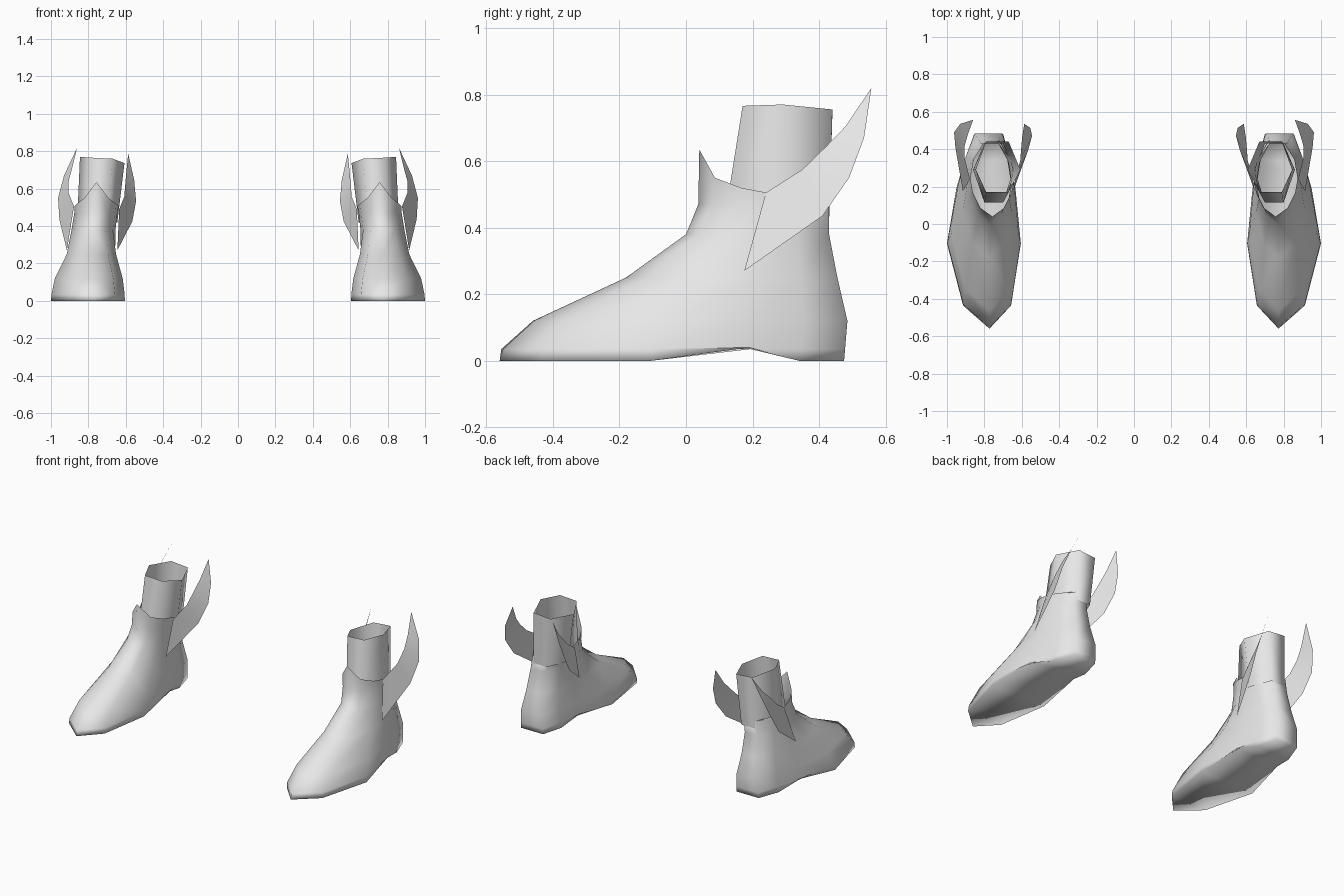
import bpy, bmesh

if "Cube" in bpy.data.objects:
    bpy.data.objects.remove(bpy.data.objects["Cube"])

grey = bpy.data.materials.new("warm_grey")
grey.diffuse_color = (0.8, 0.8, 0.8, 1)
grey.use_nodes = True
grey.node_tree.nodes["Principled BSDF"].inputs["Base Color"].default_value = grey.diffuse_color


def make(name, verts, faces, side):
    """Mesh object; side = -1 mirrors it to the other foot."""
    me = bpy.data.meshes.new(name)
    me.from_pydata([(x * side, y, z) for x, y, z in verts], [], faces)
    if side < 0:
        me.flip_normals()
    me.materials.append(grey)
    me.shade_smooth()
    ob = bpy.data.objects.new(name, me)
    bpy.context.collection.objects.link(ob)
    return ob


def bridge(rings, n):
    return [(r * n + i, r * n + (i + 1) % n, (r + 1) * n + (i + 1) % n, (r + 1) * n + i)
            for r in range(rings - 1) for i in range(n)]


def outline(half):
    """Tip first, along the outer side to the heel, back along the inner side."""
    return half + [(-u, v) for u, v in reversed(half[1:])]


FOOT = outline([(0, 0), (.65, .12), (1, .44), (.8, .725), (.62, .87), (.4, 1)])
ANKLE = outline([(0, 0), (.55, .12), (.88, .32), (1, .52), (.85, .78), (.4, 1)])
N = len(FOOT)

# Boot levels: z, front y, back y, inner x, outer x, blend from foot to ankle outline
LEVELS = [(0, -.56, .475, .605, 1.0, 0),
          (.035, -.555, .478, .606, .997, 0),
          (.12, -.46, .485, .615, .982, .1),
          (.25, -.18, .455, .645, .925, .5),
          (.38, 0, .43, .655, .89, 1),
          (.47, .037, .43, .645, .875, 1)]


def boot(side):
    verts = []
    for z, y0, y1, x0, x1, t in LEVELS:
        for (u0, v0), (u1, v1) in zip(FOOT, ANKLE):
            u, v = u0 + (u1 - u0) * t, v0 + (v1 - v0) * t
            u -= .15 * (1 - u * u) * (1 - t)
            y = y0 + (y1 - y0) * v
            arch = .04 if z == 0 and abs(v - .725) < .01 else 0
            verts.append(((x0 + x1) / 2 + u * (x1 - x0) / 2, y, z + arch))
    # pointed collar rim, dipping towards the wings
    rim_z = [.635, .55, .52, .505, .48, .47]
    rim_z += rim_z[:0:-1]
    for (u, v), z in zip(ANKLE, rim_z):
        verts.append((.757 + u * .118, .04 + .39 * v, z))
    faces = bridge(len(LEVELS) + 1, N)
    # sole strips across the foot
    faces.append((0, N - 1, 1))
    for i in range(1, N // 2):
        faces.append((i, N - i, N - i - 1, i + 1))
    make("boot", verts, faces, side)


def leg_tube(side):
    # six-sided shaft, tilted rim
    low = [(.70, .115), (.80, .115), (.86, .29), (.80, .43), (.70, .43), (.645, .29)]
    high = [(.67, .17), (.79, .17), (.845, .29), (.79, .44), (.67, .44), (.607, .29)]
    rim = [.76, .766, .77, .755, .745, .737]
    verts = [(x, y, .42) for x, y in low]
    verts += [(x, y, z) for (x, y), z in zip(high, rim)]
    make("leg_tube", verts, bridge(2, 6), side)


# Wing edges from root to tip: y, z, outer-wing x, inner-wing x
LOWER = [(.175, .27, .915, .645), (.41, .435, .955, .565), (.49, .55, .962, .545),
         (.535, .67, .93, .555), (.557, .82, .86, .587)]
UPPER = [(.24, .505, .877, .635), (.35, .575, .905, .608), (.42, .643, .905, .603),
         (.48, .705, .888, .598)]


def wing(name, col, scale, side):
    verts = [(p[col], .2 + (p[0] - .2) * scale, .27 + (p[1] - .27) * scale)
             for p in LOWER + UPPER]
    faces = [(i, i + 1, i + 6, i + 5) for i in range(3)] + [(3, 4, 8)]
    if col == 3:
        faces = [f[::-1] for f in faces]
    make(name, verts, faces, side)


for s in (1, -1):
    boot(s)
    leg_tube(s)
    wing("outer_wing", 2, 1, s)
    wing("inner_wing", 3, .94, s)
